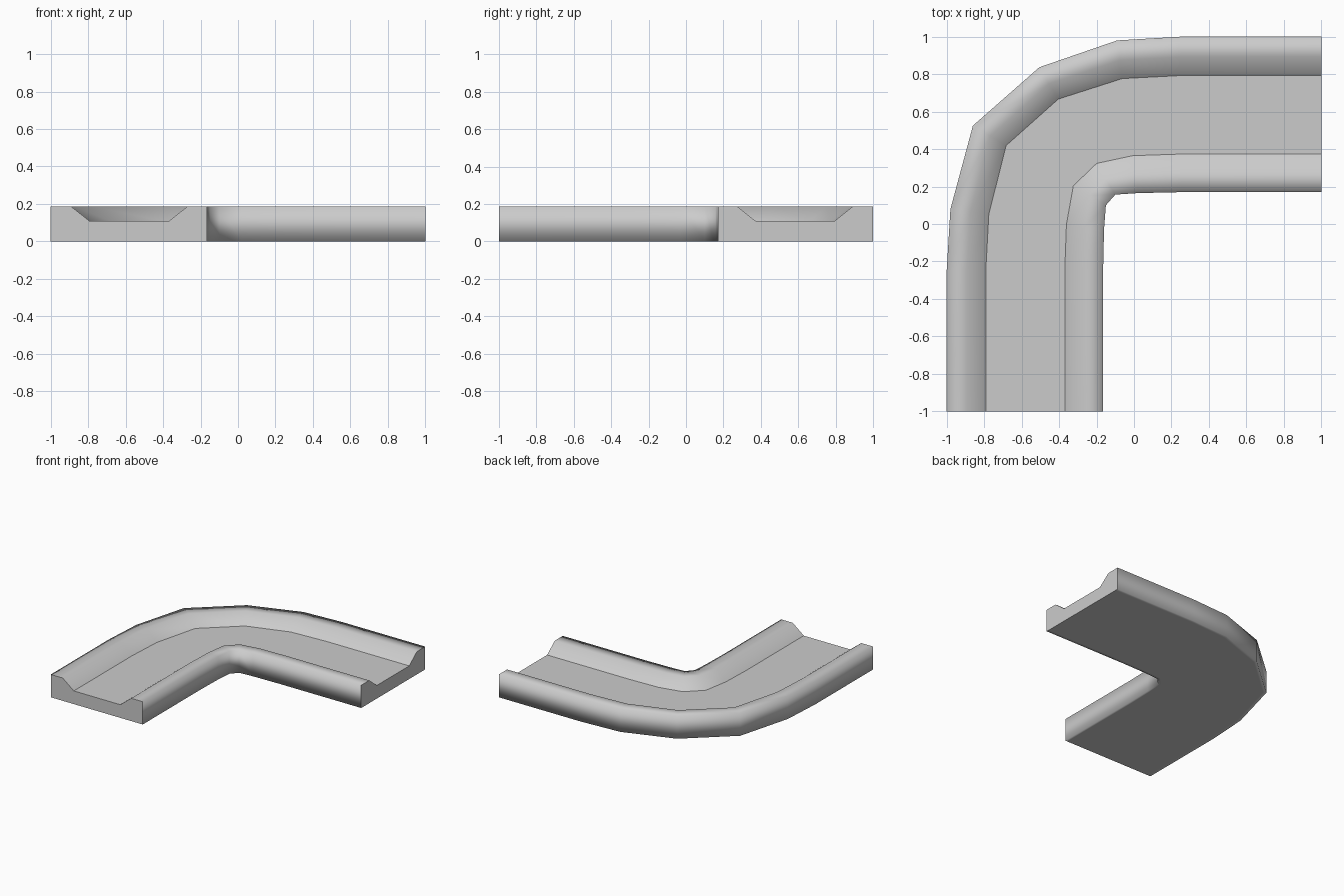
import bpy, bmesh
from mathutils import Vector

if "Cube" in bpy.data.objects:
    bpy.data.objects.remove(bpy.data.objects["Cube"])

# Stations along the bend: (outer edge point, inner edge point)
stations = [
    ((-1, -1), (-0.165, -1)),
    ((-1, -0.25), (-0.165, -0.25)),
    ((-0.98, 0.08), (-0.16, -0.03)),
    ((-0.86, 0.525), (-0.15, 0.10)),
    ((-0.505, 0.837), (-0.10, 0.157)),
    ((-0.09, 0.98), (0.02, 0.165)),
    ((0.25, 1), (0.25, 0.17)),
    ((1, 1), (1, 0.17)),
]
# Channel cross-section: (fraction from outer to inner, height)
profile = [(0, 0), (0, 0.187), (0.13, 0.187), (0.25, 0.108),
           (0.755, 0.108), (0.875, 0.187), (1, 0.187), (1, 0),
           (0.97, 0), (0.03, 0)]
FLOOR = (3, 4)

bm = bmesh.new()
rings = []
for a, b in stations:
    a, b = Vector(a), Vector(b)
    rings.append([bm.verts.new((*a.lerp(b, t), z)) for t, z in profile])

# Swept surface
n = len(profile)
for r, s in zip(rings, rings[1:]):
    for i in range(n):
        j = (i + 1) % n
        bm.faces.new((r[i], r[j], s[j], s[i])).smooth = True
    # Crisp crease on both sides of the channel floor
    for i in FLOOR:
        bm.edges.get((r[i], s[i])).smooth = False

# Flat ends
for ring in (rings[0], rings[-1]):
    cap = bm.faces.new(ring)
    for e in cap.edges:
        e.smooth = False

bmesh.ops.recalc_face_normals(bm, faces=bm.faces)
mesh = bpy.data.meshes.new("curved_channel")
bm.to_mesh(mesh)
bm.free()
bpy.context.collection.objects.link(bpy.data.objects.new("curved_channel", mesh))
